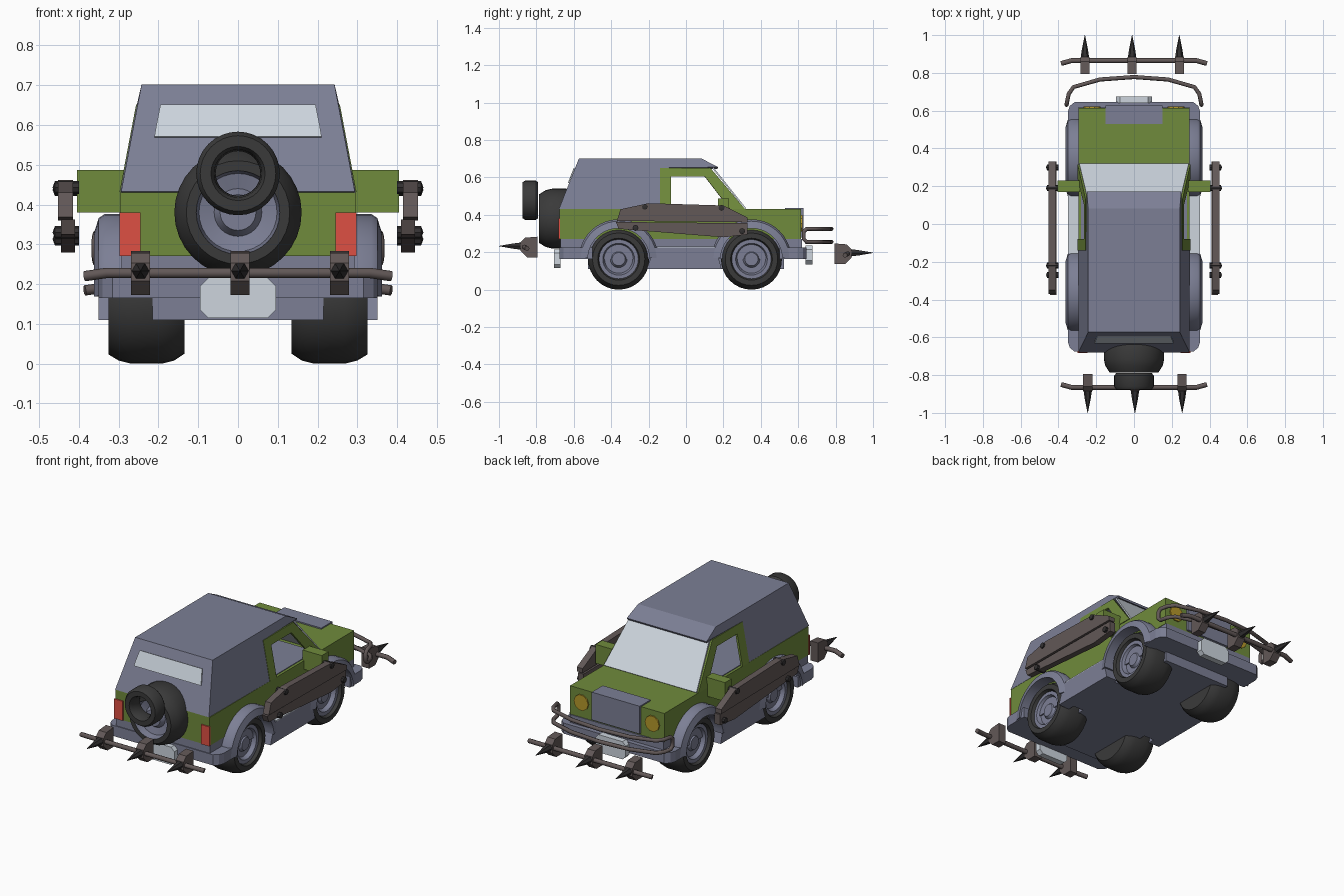
import bpy, bmesh, math
from mathutils import Vector

if "Cube" in bpy.data.objects:
    bpy.data.objects.remove(bpy.data.objects["Cube"])


def material(name, rgb):
    m = bpy.data.materials.new(name)
    m.diffuse_color = [(c / 255 / 12.92 if c < 11 else ((c / 255 + .055) / 1.055) ** 2.4) for c in rgb] + [1]
    m.use_nodes = True
    m.node_tree.nodes["Principled BSDF"].inputs["Base Color"].default_value = m.diffuse_color
    return m


GREEN = material("green paint", (112, 139, 60))
GREY = material("blue grey", (124, 127, 149))
GLASS = material("pale glass", (205, 213, 222))
RED = material("tail red", (222, 80, 68))
RUBBER = material("rubber", (58, 58, 58))
RUST = material("rusty brown", (98, 88, 87))
GOLD = material("lamp gold", (182, 152, 42))
DARK = material("dark iron", (50, 48, 49))


def finish(name, bm, mats, smooth=False):
    bmesh.ops.recalc_face_normals(bm, faces=bm.faces)
    me = bpy.data.meshes.new(name)
    bm.to_mesh(me)
    bm.free()
    ob = bpy.data.objects.new(name, me)
    bpy.context.collection.objects.link(ob)
    for m in mats:
        me.materials.append(m)
    if smooth:
        bpy.ops.object.select_all(action='DESELECT')
        ob.select_set(True)
        bpy.context.view_layer.objects.active = ob
        bpy.ops.object.shade_smooth_by_angle(angle=math.radians(35))
    return ob


def extrude(name, pts, axis, a0, a1, mat):
    """Extrude a 2D outline along an axis."""
    put = {'X': lambda p, a: (a, p[0], p[1]), 'Y': lambda p, a: (p[0], a, p[1]),
           'Z': lambda p, a: (p[0], p[1], a)}[axis]
    bm = bmesh.new()
    lo = [bm.verts.new(put(p, a0)) for p in pts]
    hi = [bm.verts.new(put(p, a1)) for p in pts]
    bm.faces.new(lo)
    bm.faces.new(hi[::-1])
    for i in range(len(pts)):
        j = (i + 1) % len(pts)
        bm.faces.new((lo[i], lo[j], hi[j], hi[i]))
    return finish(name, bm, [mat])


def box(name, x, y, z, mat):
    return extrude(name, [(x[0], y[0]), (x[1], y[0]), (x[1], y[1]), (x[0], y[1])], 'Z', z[0], z[1], mat)


def lathe(name, prof, axis, centre, mats, n=32, closed=False, arc=None):
    """Spin (along, radius, material) points about an axis; arc gives a partial sweep in degrees."""
    bm = bmesh.new()
    c = Vector(centre)
    rings = []
    for k in range(n + (1 if arc else 0)):
        t = math.radians(arc[0] + (arc[1] - arc[0]) * k / n) if arc else 2 * math.pi * k / n
        u, v = math.cos(t), math.sin(t)
        rings.append([bm.verts.new(c + Vector((a, r * u, r * v) if axis == 'X' else (r * u, a, r * v)))
                      for a, r, _ in prof])
    for k in range(n):
        A, B = rings[k], rings[(k + 1) % len(rings)]
        for i in range(len(prof) - (0 if closed else 1)):
            j = (i + 1) % len(prof)
            bm.faces.new((A[i], A[j], B[j], B[i])).material_index = prof[i][2]
    if arc:
        bm.faces.new(rings[0])
        bm.faces.new(rings[-1][::-1])
    bmesh.ops.remove_doubles(bm, verts=bm.verts, dist=1e-5)
    return finish(name, bm, mats, True)


def tube(name, pts, r, mat, cyclic=False):
    cu = bpy.data.curves.new(name, 'CURVE')
    cu.dimensions, cu.bevel_depth, cu.bevel_resolution, cu.use_fill_caps = '3D', r, 2, True
    sp = cu.splines.new('POLY')
    sp.points.add(len(pts) - 1)
    for p, q in zip(sp.points, pts):
        p.co = (*q, 1)
    sp.use_cyclic_u = cyclic
    ob = bpy.data.objects.new(name, cu)
    bpy.context.collection.objects.link(ob)
    cu.materials.append(mat)


def shell(name, faces, mat, thick=.012):
    """Thin panels from 3D polygons."""
    bm = bmesh.new()
    for f in faces:
        bm.faces.new([bm.verts.new(p) for p in f])
    bmesh.ops.remove_doubles(bm, verts=bm.verts, dist=1e-4)
    ob = finish(name, bm, [mat])
    s = ob.modifiers.new("thickness", 'SOLIDIFY')
    s.thickness, s.offset = thick, 0
    return ob


def side(pts, s, off=0):
    """Lay (y, z) points on the inward leaning cabin side."""
    return [(s * (.29 - (z - .43) * .19 + off), y, z) for y, z in pts]


# lower body
box("lower_body", (-.295, .295), (-.675, .615), (.27, .43), GREEN)
box("lower_trim", (-.293, .293), (-.67, .62), (.165, .27), GREY)
box("chassis", (-.215, .215), (-.525, .525), (.11, .17), GREY)
box("mid_floor", (-.3, .3), (-.17, .17), (.11, .2), GREY)
box("cabin_floor", (-.28, .28), (-.66, .29), (.425, .434), GREY)
for nm, s, e in (("front_bumper", 1, .645), ("rear_bumper", -1, .675)):
    o = [(.35, .5), (.35, e - .05), (.34, e - .02), (.315, e)]
    extrude(nm, [(x, s * y) for x, y in o] + [(-x, s * y) for x, y in o[::-1]], 'Z', .165, .225, GREY)

# hardtop, with sloping rear and front visor
roof = [(-.675, .43), (-.57, .697), (.08, .697), (.17, .65), (-.14, .65), (-.14, .43)]
L, R = side(roof, -1), side(roof, 1)
shell("hardtop", [L, R] + [(L[i], L[i + 1], R[i + 1], R[i]) for i in range(3)], GREY)

# green door frames around the open side windows
for s in (-1, 1):
    shell("door_frame", [side(q, s, .002) for q in (
        [(-.14, .43), (-.08, .43), (-.08, .605), (-.14, .65)],
        [(-.14, .65), (-.08, .605), (.1, .605), (.13, .65)],
        [(.13, .65), (.1, .605), (.235, .43), (.315, .43)])], GREEN)

# windscreen: green surround with an inset glass face
ws = side([(.315, .43), (.14, .65)], -1) + side([(.14, .65), (.315, .43)], 1)
bm = bmesh.new()
f = bm.faces.new([bm.verts.new(p) for p in ws])
bmesh.ops.inset_region(bm, faces=[f], thickness=.022)
f.material_index = 1
ob = finish("windscreen", bm, [GREEN, GLASS])
ob.modifiers.new("thickness", 'SOLIDIFY').thickness = .008

# rear window plate on the slope
slope = lambda z: -.675 + (z - .43) * .105 / .267 - .009
shell("rear_window", [[(x, slope(z), z) for x, z in
      ((-.21, .57), (.21, .57), (.205, .6), (.195, .65), (-.195, .65), (-.205, .6))]], GLASS, .006)

# grille wrapped over the hood, number plates
box("grille", (-.15, .15), (.53, .628), (.28, .437), GREY)
for nm, y0, y1, z in (("front_plate", .64, .675, .185), ("rear_plate", -.705, -.67, .165)):
    o = [(.095, -.03), (.095, .03), (.075, .05), (-.075, .05), (-.095, .03), (-.095, -.03), (-.075, -.05), (.075, -.05)]
    extrude(nm, [(x, z + h) for x, h in o], 'Y', y0, y1, GLASS)

# wheel profile: grey hub then tyre
wheel = [(.3, 0, 0), (.3, .035, 0), (.285, .045, 0), (.285, .075, 0), (.308, .085, 0), (.308, .105, 1),
         (.325, .112, 1), (.325, .14, 1), (.3, .155, 1), (.268, .163, 1), (.192, .163, 1),
         (.16, .155, 1), (.135, .138, 1), (.135, 0, 1)]

for s in (-1, 1):
    for y in (-.36, .35):
        lathe("wheel", [(s * a, r, m) for a, r, m in wheel], 'X', (0, y, .163), [GREY, RUBBER])
        # arch flare around the wheel
        lathe("wheel_arch", [(s * a, r, 0) for a, r in ((.27, .213), (.335, .213), (.35, .203), (.362, .165), (.27, .165))],
              'X', (0, y, .163), [GREY], 20, True, (2, 178))
    # sill between the wheels, with pale step
    extrude("sill", [(-.21, .11), (.19, .11), (.16, .225), (-.17, .225)], 'X', s * .28, s * .35, GREY)
    box("step", (s * .295, s * .35), (-.155, .155), (.222, .23), GLASS)
    # headlight, tail light and mirror
    lathe("headlight", [(.0, 0, 0), (.0, .045, 0), (-.02, .045, 0)], 'Y', (s * .222, .622, .355), [GOLD], 10)
    box("tail_light", (s * .245, s * .298), (-.682, -.673), (.27, .38), RED)
    box("mirror", (s * .285, s * .405), (.17, .23), (.38, .487), GREEN)
    # bolted side armour planks
    extrude("armour_upper", [(-.37, .368), (-.35, .43), (-.2, .462), (.2, .45), (.33, .385), (.33, .36)],
            'X', s * .415, s * .452, RUST)
    extrude("armour_lower", [(-.375, .362), (.33, .355), (.33, .295), (.2, .28), (-.36, .325)],
            'X', s * .41, s * .445, RUST)
    for y, z in ((-.22, .443), (.19, .437), (-.27, .33), (.3, .313)):
        lathe("armour_bolt", [(s * .4, 0, 0), (s * .4, .016, 0), (s * .46, .016, 0), (s * .466, 0, 0)],
              'X', (0, y, z), [DARK], 8)

# spare wheel and small tyre hung on the tail
lathe("spare_wheel", [(-.60, 0, 1), (-.60, .14, 1), (-.64, .16, 1), (-.715, .16, 1), (-.75, .152, 1), (-.785, .13, 1),
                      (-.785, .105, 0), (-.745, .098, 0), (-.735, .06, 0), (-.76, .045, 0), (-.76, 0, 0)],
      'Y', (0, 0, .38), [GREY, RUBBER])
lathe("small_spare_tyre", [(-.79, .062, 0), (-.79, .095, 0), (-.803, .105, 0), (-.86, .105, 0), (-.875, .095, 0),
                           (-.875, .068, 0), (-.86, .06, 0), (-.805, .056, 0)],
      'Y', (0, 0, .478), [RUBBER], 32, True)

# looped front bull bar
top = [(-.355, .645), (-.345, .69), (-.32, .725), (-.18, .765), (0, .778),
       (.18, .765), (.32, .725), (.345, .69), (.355, .645)]
tube("bull_bar", [(x, y, .325) for x, y in top] + [(.357, .63, .31), (.357, .63, .27)] +
     [(x, y, .255) for x, y in top[::-1]] + [(-.357, .63, .27), (-.357, .63, .31)], .011, RUST, True)

# spiked bars front and rear
for nm, s, z, shift in (("front", 1, .192, -.01), ("rear", -1, .228, .005)):
    tube(nm + "_spike_bar", [(-.385, s * .85, z - .008), (-.33, s * .865, z), (0, s * .865, z),
                             (.33, s * .865, z), (.385, s * .85, z - .008)], .013, RUST)
    for x in (-.25, 0, .25):
        x += shift
        extrude(nm + "_spike_block", [(s * y, z + h) for y, h in
                ((.795, -.055), (.85, -.055), (.885, -.02), (.885, .025), (.86, .05), (.795, .055))],
                'X', x - .024, x + .024, RUST)
        lathe(nm + "_spike", [(s * .87, 0, 0), (s * .87, .024, 0), (s * .925, .016, 0), (s * 1.0, .001, 0), (s * 1.0, 0, 0)],
              'Y', (x, 0, z + .005), [DARK], 6)
